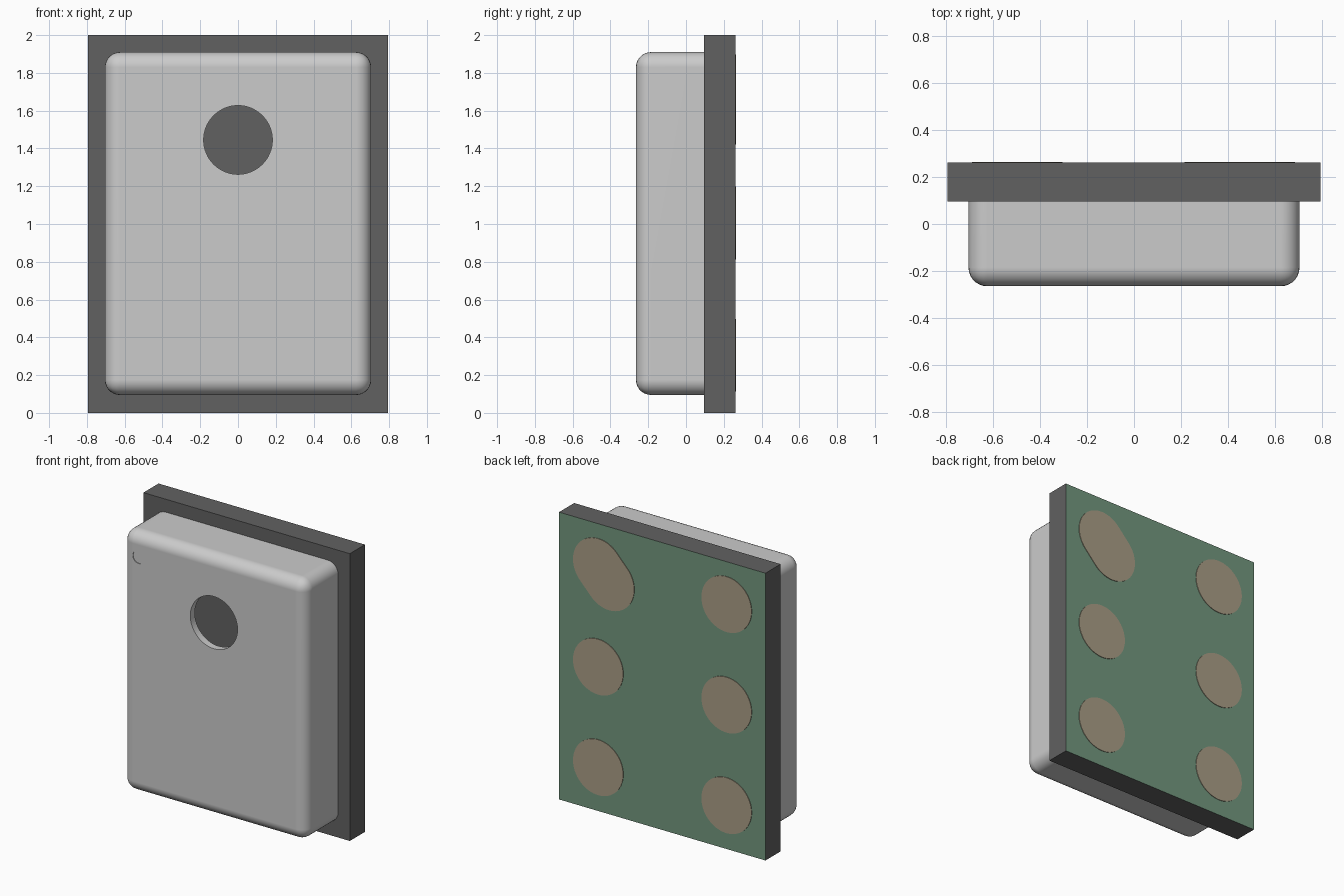
import bpy, bmesh, math
from mathutils import Vector

if "Cube" in bpy.data.objects:
    bpy.data.objects.remove(bpy.data.objects["Cube"])


def material(name, rgb):
    m = bpy.data.materials.new(name)
    m.diffuse_color = (*rgb, 1)
    m.use_nodes = True
    m.node_tree.nodes["Principled BSDF"].inputs["Base Color"].default_value = m.diffuse_color
    return m


def add_object(name, bm, *mats):
    bmesh.ops.recalc_face_normals(bm, faces=bm.faces)
    me = bpy.data.meshes.new(name)
    bm.to_mesh(me)
    bm.free()
    ob = bpy.data.objects.new(name, me)
    bpy.context.collection.objects.link(ob)
    for m in mats:
        me.materials.append(m)
    return ob


def box(x, y0, y1, z0, z1):
    bm = bmesh.new()
    bmesh.ops.create_cube(bm, size=1)
    for v in bm.verts:
        v.co = Vector((v.co.x * 2 * x,
                       y1 if v.co.y > 0 else y0,
                       z1 if v.co.z > 0 else z0))
    return bm


def slot(name, a, b, r, y0, y1, *mats, n=32):
    """Disc (a == b) or round-ended slot in the xz plane, extruded from y0 to y1."""
    bm = bmesh.new()
    a, b = Vector(a), Vector(b)
    d = b - a
    start = math.atan2(d.y, d.x) + math.pi / 2
    pts = []
    for k, c in enumerate((a, b)):
        for i in range(n + 1):
            t = start + math.pi * (k + i / n)
            pts.append((c.x + r * math.cos(t), y0, c.y + r * math.sin(t)))
    verts = [bm.verts.new(p) for p in pts]
    face = bm.faces.new(verts)
    out = bmesh.ops.extrude_face_region(bm, geom=[face])["geom"]
    bmesh.ops.translate(bm, vec=(0, y1 - y0, 0),
                        verts=[v for v in out if isinstance(v, bmesh.types.BMVert)])
    bmesh.ops.remove_doubles(bm, verts=bm.verts, dist=1e-5)
    return add_object(name, bm, *mats)


def smooth(ob):
    bpy.ops.object.select_all(action='DESELECT')
    ob.select_set(True)
    bpy.context.view_layer.objects.active = ob
    bpy.ops.object.shade_smooth_by_angle(angle=math.radians(30))


dark = material("dark_grey", (0.12, 0.12, 0.12))
green = material("solder_mask_green", (0.17, 0.31, 0.21))
tan = material("pad_metal", (0.40, 0.34, 0.24))

# Circuit board, green on its back face only
bm = box(0.795, 0.095, 0.261, 0, 2)
bm.normal_update()
for f in bm.faces:
    f.material_index = 1 if f.normal.y > 0.9 else 0
add_object("board", bm, dark, green)

# Hollow metal lid with rounded front and side edges, open towards the board
bm = box(0.705, -0.265, 0.097, 0.095, 1.91)
edges = [e for e in bm.edges if any(v.co.y < 0 for v in e.verts)]
bmesh.ops.bevel(bm, geom=edges, offset=0.08, segments=7, profile=0.5, affect='EDGES')
bm.normal_update()
bmesh.ops.delete(bm, geom=[f for f in bm.faces if f.normal.y > 0.9], context='FACES_ONLY')
lid = add_object("lid", bm)
shell = lid.modifiers.new("shell", 'SOLIDIFY')
shell.thickness = 0.05
shell.offset = -1

# Port hole and shallow orientation mark cut into the lid
cutters = [slot("port_cutter", (0, 1.445), (0, 1.445), 0.182, -0.4, 0.0),
           slot("mark_cutter", (-0.58, 1.746), (-0.58, 1.746), 0.045, -0.4, -0.26)]
bpy.context.view_layer.objects.active = lid
bpy.ops.object.modifier_apply(modifier="shell")
for c in cutters:
    cut = lid.modifiers.new(c.name, 'BOOLEAN')
    cut.operation = 'DIFFERENCE'
    cut.solver = 'EXACT'
    cut.object = c
    bpy.ops.object.modifier_apply(modifier=cut.name)
for c in cutters:
    bpy.data.objects.remove(c)
smooth(lid)
lid.modifiers.new("even_normals", 'WEIGHTED_NORMAL').keep_sharp = True

# Contact pads on the back, the upper one at +x is elongated
for x, side in ((-0.497, "left"), (0.492, "right")):
    for z, row in ((0.305, "bottom"), (1.005, "middle"), (1.705, "top")):
        long = x > 0 and row == "top"
        end = (x - 0.085, z - 0.09) if long else (x, z)
        smooth(slot(f"pad_{side}_{row}", (x, z), end, 0.193, 0.25, 0.265, tan))
